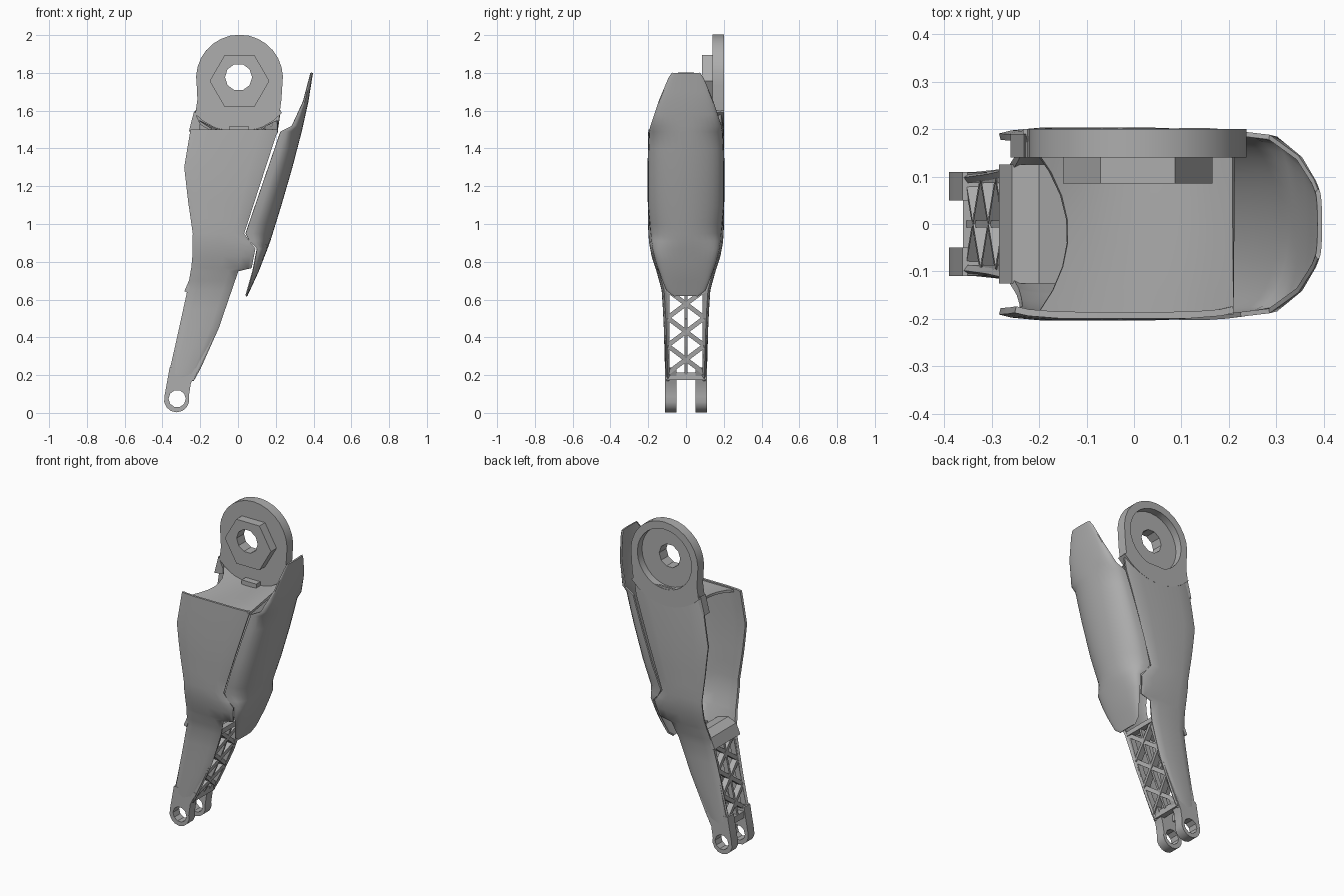
import bpy, bmesh, math
from mathutils import Vector

cube = bpy.data.objects.get("Cube")
if cube:
    bpy.data.objects.remove(cube, do_unlink=True)

GREY = (0.42, 0.42, 0.42, 1)
mat = bpy.data.materials.new("plain grey")
mat.use_nodes = True
mat.diffuse_color = GREY
mat.node_tree.nodes["Principled BSDF"].inputs["Base Color"].default_value = GREY


def finish(name, bm, thick=0, cutters=(), smooth=True):
    bmesh.ops.recalc_face_normals(bm, faces=bm.faces[:])
    mesh = bpy.data.meshes.new(name)
    bm.to_mesh(mesh)
    bm.free()
    ob = bpy.data.objects.new(name, mesh)
    bpy.context.collection.objects.link(ob)
    mesh.materials.append(mat)
    bpy.ops.object.select_all(action='DESELECT')
    ob.select_set(True)
    bpy.context.view_layer.objects.active = ob
    if thick:
        m = ob.modifiers.new("thickness", 'SOLIDIFY')
        m.thickness, m.offset = thick, 0
    for c in cutters:
        m = ob.modifiers.new("cut", 'BOOLEAN')
        m.operation, m.object, m.solver = 'DIFFERENCE', c, 'EXACT'
    for m in list(ob.modifiers):
        bpy.ops.object.modifier_apply(modifier=m.name)
    if smooth:
        bpy.ops.object.shade_smooth_by_angle(angle=math.radians(35))
    return ob


def sheet(name, rows, thick):
    """Thin shell lofted through rows of points."""
    bm = bmesh.new()
    grid = [[bm.verts.new(p) for p in r] for r in rows]
    for a, b in zip(grid, grid[1:]):
        for i in range(len(a) - 1):
            bm.faces.new((a[i], a[i + 1], b[i + 1], b[i]))
    return finish(name, bm, thick)


def prism(name, outline, y0, y1, cutters=(), smooth=True):
    """XZ outline extruded along y."""
    bm = bmesh.new()
    face = bm.faces.new([bm.verts.new((x, y0, z)) for x, z in outline])
    ext = bmesh.ops.extrude_face_region(bm, geom=[face])
    for v in ext["geom"]:
        if isinstance(v, bmesh.types.BMVert):
            v.co.y = y1
    return finish(name, bm, 0, cutters, smooth)


def arc(cx, cz, r, n, a0=0, a1=360):
    step = (a1 - a0) / (n if a1 - a0 == 360 else n - 1)
    return [(cx + r * math.cos(math.radians(a0 + step * i)),
             cz + r * math.sin(math.radians(a0 + step * i))) for i in range(n)]


def cutter(name, cx, cz, r, n, y0, y1):
    ob = prism(name, arc(cx, cz, r, n), y0, y1, smooth=False)
    ob.hide_render = True
    ob.hide_set(True)
    return ob


def lerp(table, z):
    """Interpolate a table of (z, value) running downwards."""
    for (z0, v0), (z1, v1) in zip(table, table[1:]):
        if z >= z1:
            return v0 + (v1 - v0) * (z0 - z) / (z0 - z1)
    return table[-1][1]


# Outlines of the two side plates
LEFT = [(1.6, -.225), (1.5, -.25), (1.3, -.283), (1.12, -.262), (.95, -.237),
        (.8, -.24), (.65, -.265), (.35, -.33), (.15, -.375)]
RIGHT = [(1.6, .225), (1.5, .21), (.95, .03), (.9, .065), (.87, .09), (.77, .07),
         (.755, .0), (.45, -.105), (.24, -.2), (.15, -.25)]
DEPTH = [(1.6, .19), (1.4, .195), (1.2, .197), (.92, .192), (.83, .175), (.74, .146),
         (.65, .122), (.5, .112), (.15, .102)]
LEVELS = [1.5, 1.4, 1.3, 1.2, 1.12, 1.03, .95, .9, .87, .83, .77, .755, .7,
          .65, .55, .45, .35, .24, .17]
COLS = [0, .06, .2, .5, .8, .94, 1]

for name, s in (("front_side_plate", -1), ("back_side_plate", 1)):
    rows = []
    for z in ([1.6] if s > 0 else []) + LEVELS:
        l, r, d = lerp(LEFT, z), lerp(RIGHT, z), lerp(DEPTH, z)
        rows.append([(l + (r - l) * t, s * (d - .012 * abs(2 * t - 1) ** 6), z) for t in COLS])
    sheet(name, rows, .014)

# Saddle surface under the hub, joining the two plates
rows = []
for j in range(8):
    y = -.19 + .35 * j / 7
    x0 = -.14 - 2.2 * (y + .02) ** 2
    f = j / 7
    rows.append([(x, y, 1.485 + f * 1.3 * x * x)
                 for x in [x0 + (.21 - x0) * i / 8 for i in range(9)]])
sheet("hub_saddle", rows, .014)

# Hub disc with a round recess behind and a bored hexagonal boss in front
HX, HZ = .008, 1.772
bore = cutter("bore_cutter", HX - .005, HZ + .005, .072, 10, 0, .3)
recess = cutter("recess_cutter", HX, HZ, .185, 28, .155, .3)
outline = arc(HX, HZ, .23, 17, -10, 190) + [(-.215, 1.66), (-.225, 1.59)]
outline += arc(0, 1.8, .315, 9, 222, 318) + [(.222, 1.6), (.23, 1.66)]
prism("hub_disc", outline, .14, .2, (bore, recess))
prism("hex_boss", arc(HX, HZ - .015, .158, 6), .085, .142, (bore,), False)
prism("hub_tab", [(-.045, 1.48), (.055, 1.48), (.055, 1.52), (-.045, 1.52)], .1, .15,
      smooth=False)
prism("hub_corner_rib", [(-.26, 1.49), (-.2, 1.5), (-.2, 1.53), (-.232, 1.6)], .14, .19,
      smooth=False)

# Curved cover on the left side
APEX = [(1.8, .392), (1.65, .368), (1.5, .335), (1.3, .283), (1.1, .225),
        (.9, .163), (.75, .105), (.62, .045)]
EDGE = [(1.8, .385), (1.65, .345), (1.52, .285), (1.49, .225), (.95, .04),
        (.91, .06), (.87, .1), (.75, .078), (.62, .042)]
HALF = [(1.8, .07), (1.77, .09), (1.65, .14), (1.5, .19), (1.35, .197), (1.1, .197),
        (.9, .18), (.8, .155), (.7, .12), (.65, .1), (.62, .06)]
rows = []
for z in [1.8, 1.77, 1.7, 1.65, 1.58, 1.52, 1.49, 1.4, 1.3, 1.2, 1.1, 1.0, .95, .91, .87,
          .8, .75, .7, .65, .62]:
    a, e, w = lerp(APEX, z), lerp(EDGE, z), lerp(HALF, z)
    row = []
    for i in range(17):
        t = math.pi * (i / 16 - .5)
        row.append((e + (a - e) * math.cos(t) ** .8, w * math.sin(t), z))
    rows.append(row)
sheet("curved_cover", rows, .01)


def bar(bm, a, b, w, depth):
    """Square-cut strut from a to b, deep along x."""
    a, b = Vector(a), Vector(b)
    d = (b - a).normalized()
    out = (Vector((1, 0, 0)) - d * d.x).normalized()
    side = d.cross(out)
    ends = [[bm.verts.new(p + out * sx * depth / 2 + side * sy * w / 2)
             for sx, sy in ((-1, -1), (1, -1), (1, 1), (-1, 1))] for p in (a, b)]
    bm.faces.new(ends[0])
    bm.faces.new(ends[1])
    for i in range(4):
        k = (i + 1) % 4
        bm.faces.new((ends[0][i], ends[0][k], ends[1][k], ends[1][i]))


# Lattices closing both edges of the lower leg
CELLS, BOTTOM, TOP = 3, .21, .65
for name, table, inset in (("inner_lattice", LEFT, .022), ("outer_lattice", RIGHT, -.022)):
    bm = bmesh.new()

    def node(y, z):
        return (lerp(table, z) + inset, y, z)
    h = (TOP - BOTTOM) / CELLS
    for c in range(CELLS):
        z0, z1 = BOTTOM + c * h, BOTTOM + (c + 1) * h
        for s in (-1, 1):
            bar(bm, node(-.098 * s, z0), node(.098 * s, z1), .024, .035)
            bar(bm, node(.098 * s, z0), node(.098 * s, z1), .022, .035)
        bar(bm, node(0, z0), node(0, z1), .014, .03)
    bar(bm, node(-.105, BOTTOM - .015), node(.105, BOTTOM - .015), .04, .035)
    bar(bm, node(-.11, TOP + .01), node(.11, TOP + .01), .03, .035)
    finish(name, bm, smooth=False)

# Shelf above the inner lattice
sheet("lattice_shelf", [[(x, y, z) for y in (-.125, .125)]
                        for x, z in ((-.275, .64), (-.25, .7), (-.2, .72), (-.13, .7))], .02)

# Ankle fork with two bored lugs
pin = cutter("pin_cutter", -.322, .075, .046, 10, -.3, .3)
lug = [(-.362, .24), (-.378, .15)] + arc(-.325, .07, .067, 9, 165, 375)
lug += [(-.25, .155), (-.21, .235)]
for name, s in (("front_ankle_lug", -1), ("back_ankle_lug", 1)):
    prism(name, lug, s * .05, s * .11, (pin,))
